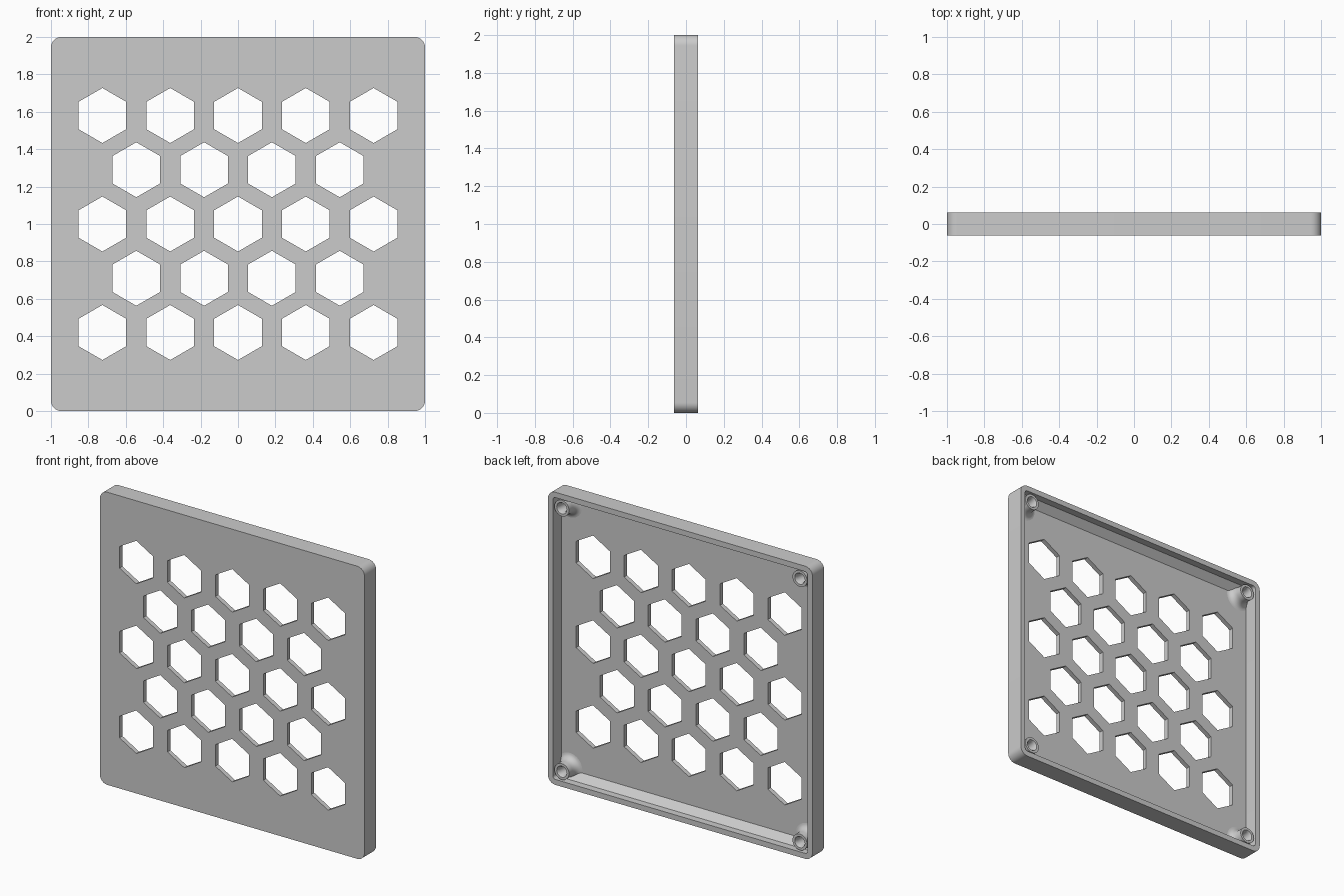
import bpy, bmesh, math
from mathutils import Matrix, Vector

if "Cube" in bpy.data.objects:
    bpy.data.objects.remove(bpy.data.objects["Cube"], do_unlink=True)

DEPTH = 0.0625        # half thickness
FLOOR = -0.031        # back side of the perforated sheet
INNER = 0.963         # half size of the tray pocket
BOSS = 0.9            # screw boss offset from the centre

grey = bpy.data.materials.new("grey_plastic")
grey.use_nodes = True
grey.diffuse_color = (0.6, 0.6, 0.6, 1)
grey.node_tree.nodes["Principled BSDF"].inputs["Base Color"].default_value = (0.6, 0.6, 0.6, 1)


def make(name, bm):
    bmesh.ops.recalc_face_normals(bm, faces=bm.faces)
    mesh = bpy.data.meshes.new(name)
    bm.to_mesh(mesh)
    bm.free()
    mesh.materials.append(grey)
    ob = bpy.data.objects.new(name, mesh)
    bpy.context.collection.objects.link(ob)
    return ob


def activate(ob):
    bpy.ops.object.select_all(action='DESELECT')
    ob.select_set(True)
    bpy.context.view_layer.objects.active = ob


def prism(bm, outline, y0, y1):
    """Extrude an x-z outline from y0 to y1."""
    face = bm.faces.new([bm.verts.new((x, y0, z)) for x, z in outline])
    out = bmesh.ops.extrude_face_region(bm, geom=[face])
    verts = [g for g in out["geom"] if isinstance(g, bmesh.types.BMVert)]
    bmesh.ops.translate(bm, verts=verts, vec=(0, y1 - y0, 0))


def rounded_square(half, r, steps=8):
    pts = []
    for k, (sx, sz) in enumerate([(1, 1), (-1, 1), (-1, -1), (1, -1)]):
        for i in range(steps + 1):
            a = math.pi / 2 * (k + i / steps)
            pts.append((sx * (half - r) + r * math.cos(a),
                        1 + sz * (half - r) + r * math.sin(a)))
    return pts


def cut(ob, cutter):
    mod = ob.modifiers.new("cut", 'BOOLEAN')
    mod.operation, mod.solver, mod.object = 'DIFFERENCE', 'EXACT', cutter
    activate(ob)
    bpy.ops.object.modifier_apply(modifier=mod.name)
    bpy.data.objects.remove(cutter, do_unlink=True)


# Panel: rounded square slab
bm = bmesh.new()
prism(bm, rounded_square(1, 0.055), -DEPTH, DEPTH)
panel = make("panel", bm)

# Open tray on the back
bm = bmesh.new()
prism(bm, rounded_square(INNER, 0.02), FLOOR, 0.2)
cut(panel, make("pocket_cutter", bm))

# Staggered hexagonal vents
bm = bmesh.new()
for row in range(-2, 3):
    count = 4 if row % 2 else 5
    for i in range(count):
        cx, cz = (i - (count - 1) / 2) * 0.3625, 1 + row * 0.29
        hexagon = [(cx + 0.147 * math.sin(k * math.pi / 3),
                    cz + 0.147 * math.cos(k * math.pi / 3)) for k in range(6)]
        prism(bm, hexagon, -0.2, 0.2)
cut(panel, make("vent_cutter", bm))

# Blind screw holes in the corners, cut just under the bosses
activate(panel)
bpy.ops.object.shade_smooth_by_angle(angle=math.radians(30))

# Sloped ledges along the top and bottom walls
for name, sz in (("top_ledge", 1), ("bottom_ledge", -1)):
    bm = bmesh.new()
    wall = 1 + sz * (INNER + 0.004)
    section = [(FLOOR - 0.004, wall), (FLOOR + 0.045, wall),
               (FLOOR + 0.045, 1 + sz * INNER),
               (FLOOR, 1 + sz * (INNER - 0.045)),
               (FLOOR - 0.004, 1 + sz * (INNER - 0.045))]
    face = bm.faces.new([bm.verts.new((-INNER, y, z)) for y, z in section])
    out = bmesh.ops.extrude_face_region(bm, geom=[face])
    verts = [g for g in out["geom"] if isinstance(g, bmesh.types.BMVert)]
    bmesh.ops.translate(bm, verts=verts, vec=(2 * INNER, 0, 0))
    make(name, bm)

# Screw bosses: lathed tube with a flared foot and a blind hole
TOP = DEPTH - 0.006
profile = [(0, FLOOR + 0.01), (0.03, FLOOR + 0.01), (0.03, TOP - 0.015), (0.038, TOP), (0.055, TOP)]
for i in range(7):
    a = math.pi / 2 * i / 6
    profile.append((0.095 - 0.04 * math.cos(a), FLOOR + 0.05 * (1 - math.sin(a))))
profile += [(0.095, FLOOR - 0.004), (0, FLOOR - 0.004)]

for side, sx in (("left", 1), ("right", -1)):
    for level, sz in (("upper", 1), ("lower", -1)):
        bm = bmesh.new()
        verts = [bm.verts.new((r, y, 0)) for r, y in profile]
        edges = [bm.edges.new(pair) for pair in zip(verts, verts[1:])]
        bmesh.ops.spin(bm, geom=verts + edges, cent=(0, 0, 0), axis=(0, 1, 0),
                       angle=2 * math.pi, steps=32)
        bmesh.ops.remove_doubles(bm, verts=bm.verts, dist=0.0001)
        bmesh.ops.transform(bm, verts=bm.verts,
                            matrix=Matrix.Translation(Vector((sx * BOSS, 0, 1 + sz * BOSS))))
        boss = make(f"{level}_{side}_boss", bm)
        activate(boss)
        bpy.ops.object.shade_smooth_by_angle(angle=math.radians(30))
